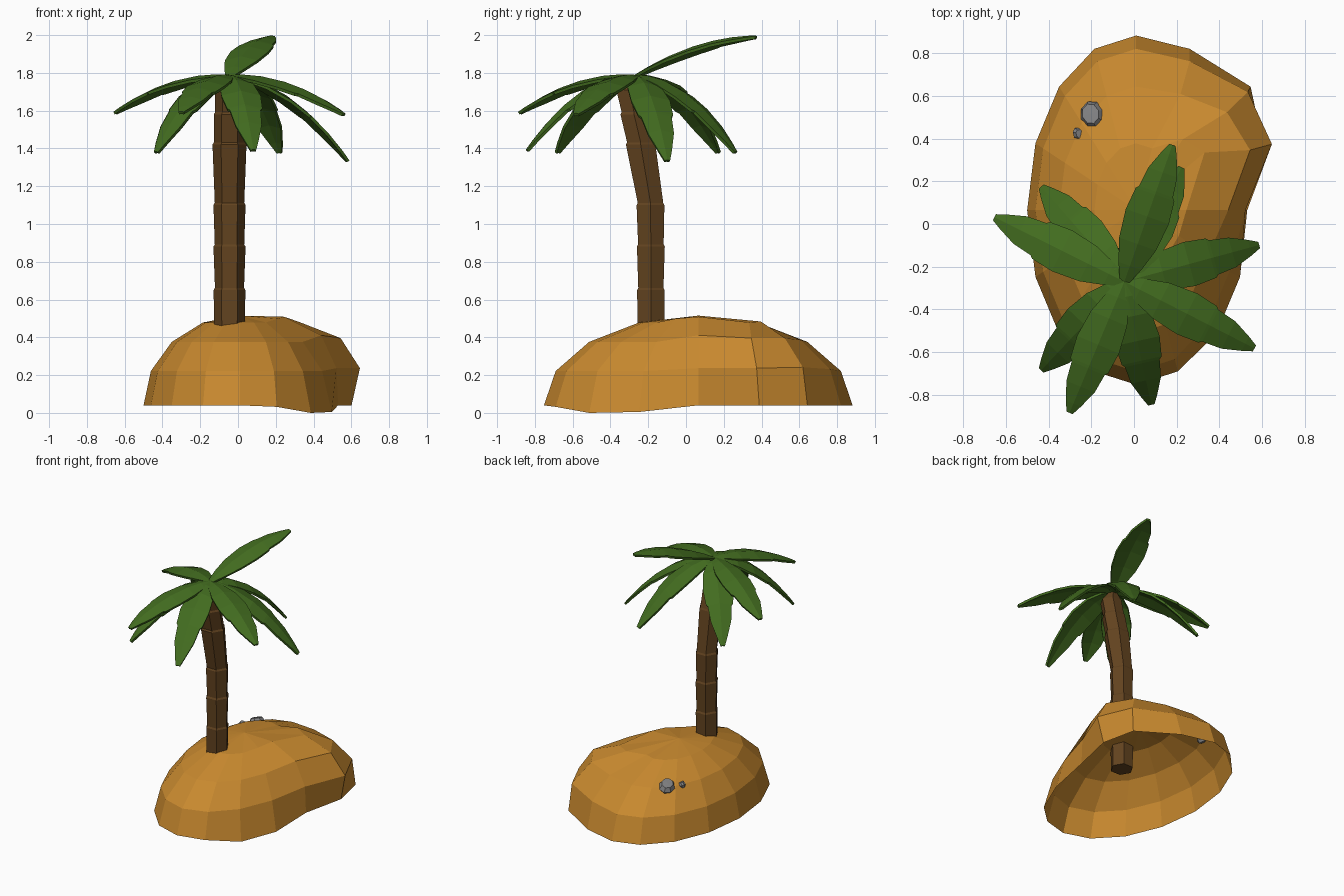
import bpy, bmesh, math
from mathutils import Vector

if "Cube" in bpy.data.objects:
    bpy.data.objects.remove(bpy.data.objects["Cube"])


def material(name, rgb):
    m = bpy.data.materials.new(name)
    m.diffuse_color = (*rgb, 1)
    m.use_nodes = True
    m.node_tree.nodes["Principled BSDF"].inputs["Base Color"].default_value = m.diffuse_color
    return m


SAND = material("sand", (0.578, 0.250, 0.028))
BARK = material("bark", (0.125, 0.057, 0.014))
LEAF = material("leaf_green", (0.055, 0.150, 0.014))
STONE = material("stone_grey", (0.22, 0.22, 0.225))


def make(name, bm, mat, recalc=True):
    if recalc:
        bmesh.ops.recalc_face_normals(bm, faces=bm.faces)
    me = bpy.data.meshes.new(name)
    bm.to_mesh(me)
    bm.free()
    me.materials.append(mat)
    ob = bpy.data.objects.new(name, me)
    bpy.context.collection.objects.link(ob)
    return ob


def bridge(bm, a, b):
    n = len(a)
    for i in range(n):
        bm.faces.new((a[i], a[(i + 1) % n], b[(i + 1) % n], b[i]))


# Sand mound: open-bottomed half ellipsoid with some points dragged by (ring, meridian)
DRAG = {(0, 0): (0.01, 0, 0), (0, 1): (0.12, 0.01, 0), (0, 2): (0.175, 0, 0), (0, 3): (0.055, 0, 0),
        (1, 0): (0.04, 0, 0.015), (1, 1): (0.20, 0.02, 0.015), (1, 2): (0.19, 0.02, 0.02),
        (1, 3): (0.07, 0, 0.01),
        (2, 0): (0.07, 0, 0.035), (2, 1): (0.20, 0.06, 0.02), (2, 2): (0.17, 0.05, 0.02),
        (2, 3): (0.07, 0.01, 0.01),
        (3, 0): (0.04, 0, 0.03), (3, 1): (0.14, 0.15, 0), (3, 2): (0.08, 0.11, 0.005),
        (3, 15): (0.02, 0, 0.02), (0, 13): (0, 0, -0.008),
        (0, 14): (0.015, 0, -0.04), (0, 15): (0.015, 0, -0.035)}


def build_island():
    bm = bmesh.new()
    rings = []
    for r in range(4):
        lat = math.radians(22.5 * r)
        ring = []
        for i in range(16):
            a = math.radians(22.5 * i)
            p = Vector((0.01 + 0.51 * math.cos(lat) * math.cos(a),
                        0.065 + 0.817 * math.cos(lat) * math.sin(a),
                        0.04 + 0.475 * math.sin(lat)))
            ring.append(bm.verts.new(p + Vector(DRAG.get((r, i), (0, 0, 0)))))
        rings.append(ring)
    for a, b in zip(rings, rings[1:]):
        bridge(bm, a, b)
    top = bm.verts.new((0.01, 0.065, 0.515))
    for i in range(16):
        bm.faces.new((rings[3][i], rings[3][(i + 1) % 16], top))
    make("sand_mound", bm, SAND, recalc=False)


# Trunk: six-sided, stacked flared segments, leaning forward at the top
def build_trunk():
    # z, y, radius at each joint
    joints = [(0.32, -0.185, 0.080), (0.65, -0.186, 0.084), (0.88, -0.186, 0.085),
              (1.10, -0.188, 0.085), (1.42, -0.240, 0.090), (1.58, -0.275, 0.083),
              (1.71, -0.302, 0.077)]
    levels = []
    for k, (z, y, r) in enumerate(joints):
        levels.append((z, y, r))
        if 0 < k < len(joints) - 1:
            levels.append((z + 0.012, y, r - 0.007))
    levels.append((1.765, -0.285, 0.035))
    bm = bmesh.new()
    prev = None
    for z, y, r in levels:
        ring = [bm.verts.new((-0.045 + r * math.cos(i * math.pi / 3),
                              y + r * math.sin(i * math.pi / 3), z)) for i in range(6)]
        if prev:
            bridge(bm, prev, ring)
        else:
            bm.faces.new(ring)
        prev = ring
    bm.faces.new(prev)
    make("trunk", bm, BARK)


# Frond: arched leaf folded along its midrib, with notched edges
LEAF_WIDTH = [(0, 0.02), (0.12, 0.055), (0.28, 0.090), (0.48, 0.105), (0.64, 0.094),
              (0.66, 0.082), (0.80, 0.070), (0.93, 0.036), (1, 0.014)]


def build_frond(name, tip, lift):
    base, tip = Vector((-0.045, -0.27, 1.782)), Vector(tip)
    flat = Vector((tip.x - base.x, tip.y - base.y, 0)).normalized()
    side = Vector((-flat.y, flat.x, 0))
    bm = bmesh.new()
    rows = []
    for t, w in LEAF_WIDTH:
        c = base.lerp(tip, t) + Vector((0, 0, lift * 4 * t * (1 - t)))
        drop = Vector((0, 0, -0.24 * w))
        rows.append([bm.verts.new(c + side * w + drop), bm.verts.new(c),
                     bm.verts.new(c - side * w + drop)])
    for a, b in zip(rows, rows[1:]):
        for j in (0, 1):
            bm.faces.new((a[j], a[j + 1], b[j + 1], b[j]))
    ob = make(name, bm, LEAF, recalc=False)
    mod = ob.modifiers.new("thickness", "SOLIDIFY")
    mod.thickness = 0.016
    mod.offset = 0


FRONDS = [((-0.65, 0.03, 1.59), 0.06), ((-0.43, 0.17, 1.38), 0.105),
          ((0.18, 0.37, 1.99), 0.05), ((0.22, 0.26, 1.38), 0.105),
          ((0.58, -0.10, 1.335), 0.105), ((0.56, -0.58, 1.58), 0.06),
          ((0.08, -0.84, 1.39), 0.105), ((-0.30, -0.88, 1.59), 0.06),
          ((-0.43, -0.68, 1.38), 0.105)]


# Rock: faceted low-poly lump
def build_rock(name, loc, size, turn):
    bm = bmesh.new()
    bmesh.ops.create_uvsphere(bm, u_segments=8, v_segments=4, radius=1)
    for v in bm.verts:
        if abs(v.co.z) > 0.9:
            v.co.z *= 0.75
    ob = make(name, bm, STONE)
    ob.location, ob.scale, ob.rotation_euler = loc, size, turn


build_island()
build_trunk()
for n, (tip, lift) in enumerate(FRONDS):
    build_frond(f"frond_{n + 1}", tip, lift)
build_rock("large_rock", (-0.195, 0.51, 0.373), (0.058, 0.07, 0.042), (-0.3, -0.2, 0.39))
build_rock("small_rock", (-0.26, 0.42, 0.368), (0.026, 0.034, 0.028), (0.2, 0.3, 0.6))
